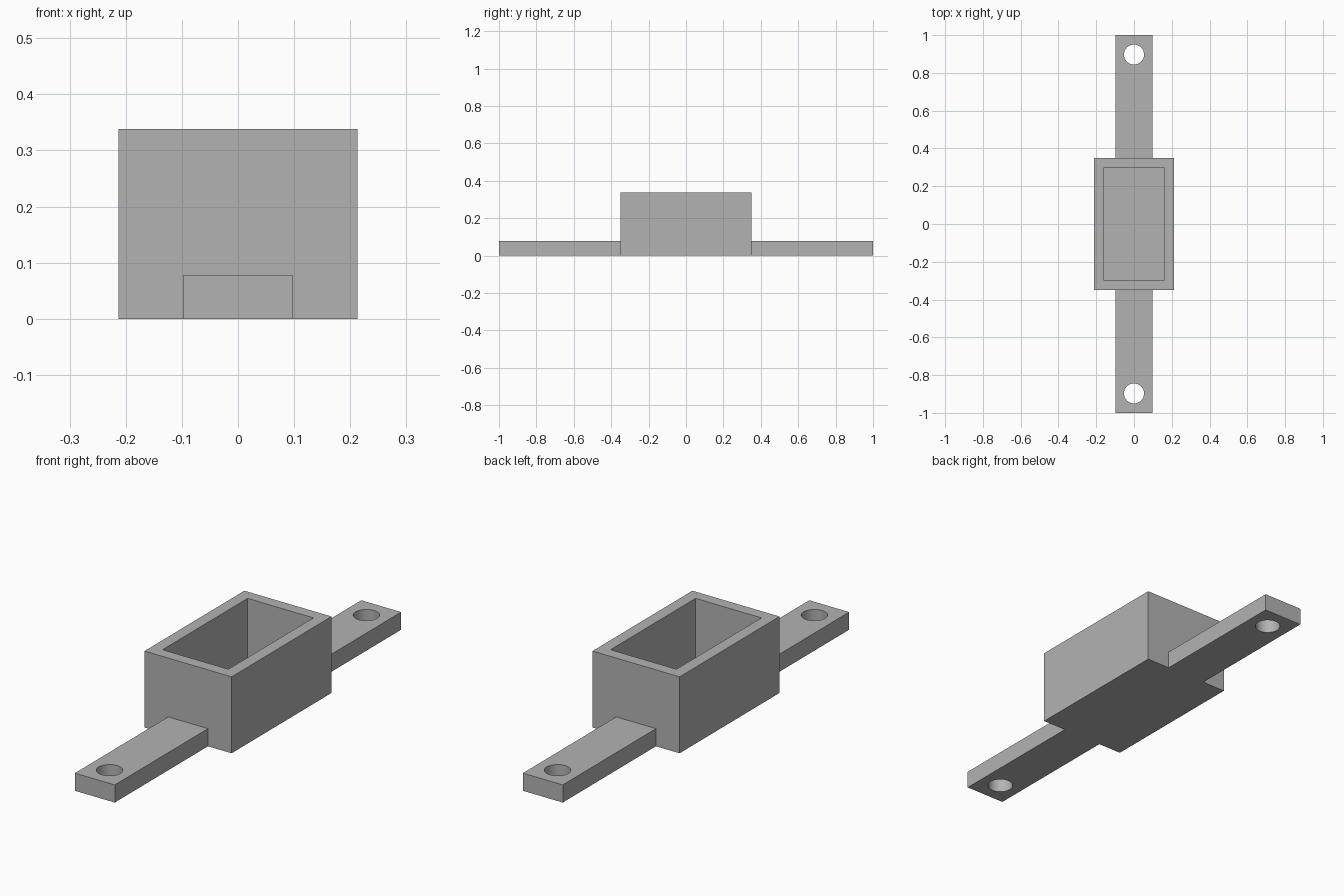
import bpy

default = bpy.data.objects.get("Cube")
if default:
    bpy.data.objects.remove(default, do_unlink=True)

# Overall dimensions
BOX_X, BOX_Y, BOX_Z = 0.426, 0.698, 0.338
WALL = 0.052
ARM_X, ARM_Z = 0.195, 0.078
HOLE_Y, HOLE_R = 0.897, 0.053

grey = bpy.data.materials.new("plain grey")
grey.use_nodes = True
colour = (0.45, 0.45, 0.45, 1)
grey.diffuse_color = colour
grey.node_tree.nodes["Principled BSDF"].inputs["Base Color"].default_value = colour


def block(name, x, y0, y1, z0, z1):
    """Box centred on x = 0, spanning y0..y1 and z0..z1."""
    bpy.ops.mesh.primitive_cube_add(size=1, location=(0, (y0 + y1) / 2, (z0 + z1) / 2))
    ob = bpy.context.object
    ob.name = name
    ob.scale = (x, y1 - y0, z1 - z0)
    bpy.ops.object.transform_apply(location=True, rotation=False, scale=True)
    ob.data.materials.append(grey)
    return ob


def cut(target, cutter):
    """Subtract the cutter from the target and discard it."""
    mod = target.modifiers.new("cut", "BOOLEAN")
    mod.operation = "DIFFERENCE"
    mod.solver = "EXACT"
    mod.object = cutter
    bpy.ops.object.select_all(action="DESELECT")
    target.select_set(True)
    bpy.context.view_layer.objects.active = target
    bpy.ops.object.modifier_apply(modifier=mod.name)
    bpy.data.objects.remove(cutter, do_unlink=True)


# Open-topped box with a solid floor
half = BOX_Y / 2
box = block("open_box", BOX_X, -half, half, 0, BOX_Z)
cut(box, block("cavity", BOX_X - 2 * WALL, WALL - half, half - WALL, WALL, BOX_Z + 0.1))

# Mounting arms with a screw hole near each end
for name, side in (("front_arm", -1), ("back_arm", 1)):
    y0, y1 = sorted((side * half, side))
    arm = block(name, ARM_X, y0, y1, 0, ARM_Z)
    bpy.ops.mesh.primitive_cylinder_add(vertices=48, radius=HOLE_R, depth=0.4,
                                        location=(0, side * HOLE_Y, 0))
    hole = bpy.context.object
    hole.data.materials.append(grey)
    cut(arm, hole)
    bpy.ops.object.shade_smooth_by_angle()
